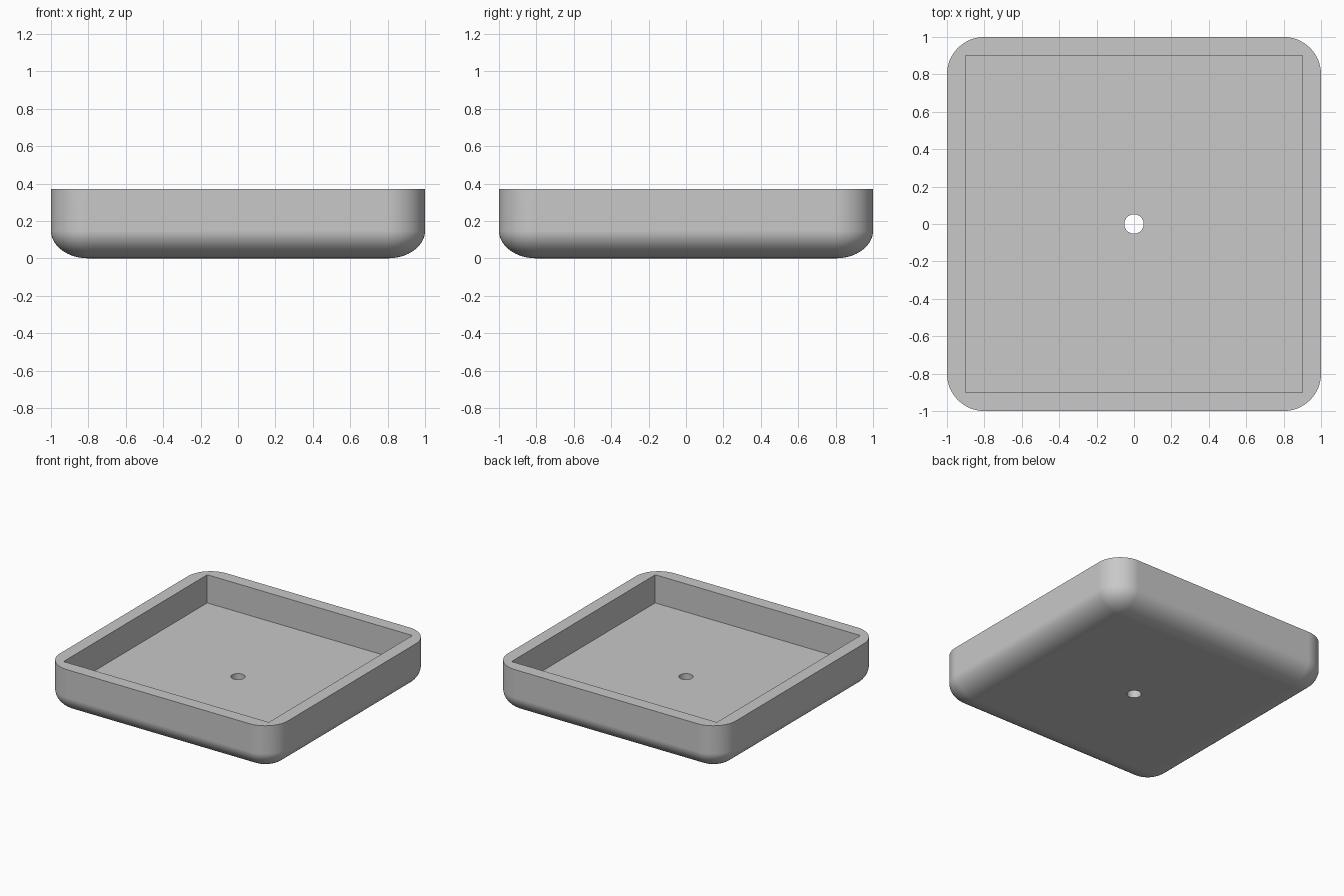
import bpy
import bmesh
from math import sin, cos, pi

default = bpy.data.objects.get("Cube")
if default:
    bpy.data.objects.remove(default, do_unlink=True)

HEIGHT = 0.37
FLOOR = 0.147        # floor thickness, also height of the rounded bottom edge
CORE = 0.8           # half width of the flat underside
RADIUS = 0.2         # corner radius
STEPS = 16

grey = bpy.data.materials.new("light grey")
grey.use_nodes = True
colour = (0.58, 0.58, 0.58, 1)
grey.diffuse_color = colour
grey.node_tree.nodes["Principled BSDF"].inputs["Base Color"].default_value = colour


def rounded_ring(bm, radius, z):
    """Ring of vertices around a rounded square."""
    ring = []
    for q, (sx, sy) in enumerate([(1, 1), (-1, 1), (-1, -1), (1, -1)]):
        for i in range(STEPS + 1):
            a = (q + i / STEPS) * pi / 2
            ring.append(bm.verts.new((sx * CORE + radius * cos(a),
                                      sy * CORE + radius * sin(a), z)))
    return ring


# Tray body: rounded corners, elliptical bottom edge, flat top
bm = bmesh.new()
rings = []
for k in range(STEPS + 1):
    t = k / STEPS * pi / 2
    rings.append(rounded_ring(bm, RADIUS * sin(t), FLOOR * (1 - cos(t))))
rings.append(rounded_ring(bm, RADIUS, HEIGHT))
for low, high in zip(rings, rings[1:]):
    n = len(low)
    for i in range(n):
        j = (i + 1) % n
        bm.faces.new((low[i], low[j], high[j], high[i]))
bm.faces.new(rings[0][::-1])
bm.faces.new(rings[-1])
bmesh.ops.remove_doubles(bm, verts=bm.verts[:], dist=0.0005)
bmesh.ops.recalc_face_normals(bm, faces=bm.faces[:])
mesh = bpy.data.meshes.new("tray")
bm.to_mesh(mesh)
bm.free()
mesh.materials.append(grey)
tray = bpy.data.objects.new("tray", mesh)
bpy.context.collection.objects.link(tray)

# Cutters: square recess and round drain hole
bpy.ops.mesh.primitive_cube_add(size=1, location=(0, 0, FLOOR + 0.5))
recess = bpy.context.object
recess.name = "recess_cutter"
recess.scale = (1.8, 1.8, 1)
bpy.ops.mesh.primitive_cylinder_add(vertices=48, radius=0.052, depth=1)
drain = bpy.context.object
drain.name = "drain_hole_cutter"

for cutter in (recess, drain):
    cutter.hide_render = True
    cutter.data.materials.append(grey)
    bpy.context.view_layer.update()
    bpy.ops.object.select_all(action='DESELECT')
    tray.select_set(True)
    bpy.context.view_layer.objects.active = tray
    cut = tray.modifiers.new("cut", 'BOOLEAN')
    cut.operation = 'DIFFERENCE'
    cut.solver = 'EXACT'
    cut.object = cutter
    bpy.ops.object.modifier_apply(modifier=cut.name)
    bpy.data.objects.remove(cutter, do_unlink=True)

# Smooth curves, crisp rim and recess
bpy.ops.object.shade_smooth_by_angle(angle=pi / 6)
weighted = tray.modifiers.new("even shading", 'WEIGHTED_NORMAL')
weighted.keep_sharp = True
